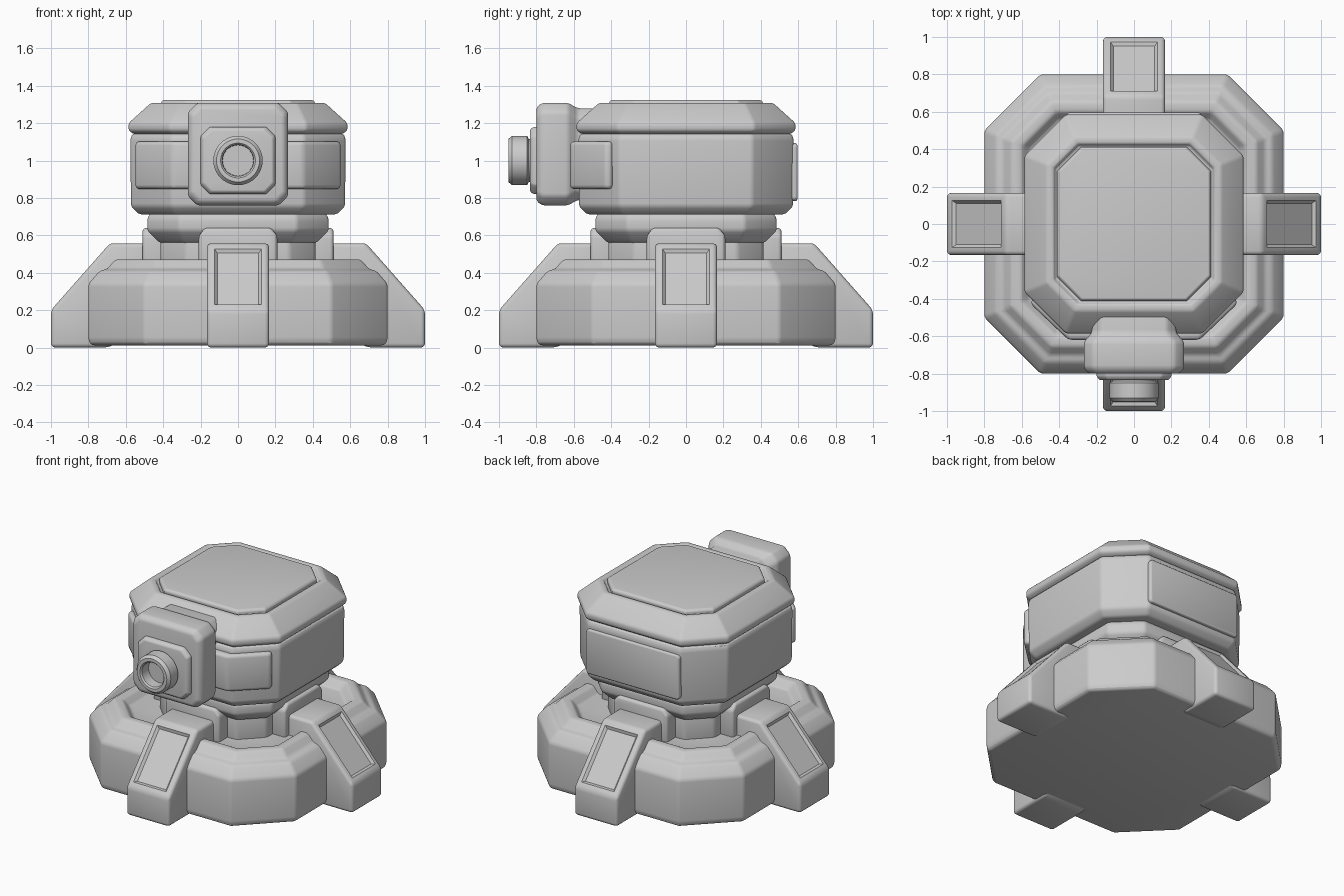
import bpy, bmesh, math
from mathutils import Matrix, Vector

if "Cube" in bpy.data.objects:
    bpy.data.objects.remove(bpy.data.objects["Cube"])


def octagon(z, hx, hy=None, c=0.2):
    """Chamfered rectangle loop at height z."""
    hy = hx if hy is None else hy
    return [(hx, -hy + c, z), (hx, hy - c, z), (hx - c, hy, z), (-hx + c, hy, z),
            (-hx, hy - c, z), (-hx, -hy + c, z), (-hx + c, -hy, z), (hx - c, -hy, z)]


def circle(z, r, n=40):
    return [(r * math.cos(math.tau * i / n), r * math.sin(math.tau * i / n), z) for i in range(n)]


def stack(profile, half, chamfer):
    """Octagon loops from (half size, z) pairs, offset evenly from a reference octagon."""
    return [octagon(z, h, c=chamfer - (half - h) * (2 - math.sqrt(2))) for h, z in profile]


def loft(name, loops, bevel=0.012, matrix=Matrix(), segments=3, recess=False):
    """Skin loops, cap both ends, round the edges."""
    bm = bmesh.new()
    rings = [[bm.verts.new(p) for p in loop] for loop in loops]
    n = len(rings[0])
    for a, b in zip(rings, rings[1:]):
        for i in range(n):
            j = (i + 1) % n
            bm.faces.new((a[i], a[j], b[j], b[i]))
    bm.faces.new(rings[0][::-1])
    bm.faces.new(rings[-1])
    bmesh.ops.recalc_face_normals(bm, faces=bm.faces)
    if bevel:
        edges = [e for e in bm.edges if e.calc_face_angle(0) > math.radians(20)]
        bmesh.ops.bevel(bm, geom=edges, offset=bevel, segments=segments, profile=0.5,
                        affect='EDGES', clamp_overlap=True)
    if recess:
        # shallow panel pressed into the sloping face
        bm.normal_update()
        slope = max((f for f in bm.faces if f.normal.x > 0.3 and f.normal.z > 0.3),
                    key=lambda f: f.calc_area())
        for t, d in ((0.025, 0), (0.022, -0.016)):
            bmesh.ops.inset_region(bm, faces=[slope], thickness=t, depth=d)
    bm.transform(matrix)
    mesh = bpy.data.meshes.new(name)
    bm.to_mesh(mesh)
    bm.free()
    obj = bpy.data.objects.new(name, mesh)
    bpy.context.scene.collection.objects.link(obj)
    return obj


# base with raised rim and sunken deck
loft("base", stack([(0.785, 0.012), (0.80, 0.04), (0.80, 0.34), (0.74, 0.41), (0.70, 0.42),
                    (0.655, 0.472), (0.60, 0.472), (0.56, 0.42), (0.40, 0.42)], 0.8, 0.3), 0.016)

# neck column and collar
loft("neck_column", stack([(0.415, 0.38), (0.415, 0.60)], 0.415, 0.14), 0.02)
loft("neck_collar", stack([(0.42, 0.56), (0.485, 0.625), (0.485, 0.69), (0.46, 0.73)], 0.485, 0.17), 0.015)

# head body, cap and top panel
loft("head_body", stack([(0.53, 0.712), (0.572, 0.755), (0.576, 1.12), (0.56, 1.146)], 0.576, 0.22), 0.02)
loft("head_cap", stack([(0.555, 1.14), (0.585, 1.16), (0.585, 1.20), (0.465, 1.308), (0.428, 1.308),
                        (0.42, 1.285)], 0.585, 0.22), 0.014)
loft("top_panel", stack([(0.412, 1.27), (0.412, 1.31), (0.40, 1.323)], 0.412, 0.13), 0.005)


# parts facing forward: local z runs toward -y, local y is up
def facing(z):
    return Matrix.Translation((0, 0, z)) @ Matrix.Rotation(math.radians(90), 4, 'X')


# weapon housing, plate and barrel
loft("gun_housing", [octagon(0.47, 0.225, 0.245, 0.05), octagon(0.58, 0.225, 0.245, 0.05),
                     octagon(0.63, 0.268, 0.274, 0.05), octagon(0.77, 0.268, 0.274, 0.05),
                     octagon(0.80, 0.245, 0.25, 0.045)], 0.015, facing(1.034))
loft("gun_plate", [octagon(0.76, 0.2, 0.18, 0.05), octagon(0.815, 0.2, 0.18, 0.05),
                   octagon(0.835, 0.185, 0.165, 0.045)], 0.008, facing(1.0))
loft("barrel", [circle(0.81, 0.115), circle(0.84, 0.115), circle(0.85, 0.132), circle(0.93, 0.132),
                circle(0.95, 0.115), circle(0.95, 0.093), circle(0.94, 0.084), circle(0.87, 0.082)],
     0, facing(1.0))

# cheek guards wrapping the front corners
for side, s in (("right", 1), ("left", -1)):
    plan = [(0.18, -0.62), (0.35, -0.62), (0.555, -0.425), (0.535, -0.385), (0.45, -0.40), (0.18, -0.50)]
    loft(f"cheek_guard_{side}", [[(s * x, y, z) for x, y in plan] for z in (0.848, 1.102)], 0.022)

# rear access panel
loft("back_panel", [octagon(-0.55, 0.36, 0.155, 0.015), octagon(-0.595, 0.36, 0.155, 0.015)],
     0.01, facing(0.938))

# four legs with clamps against the neck
leg_side = [(0.44, 0.1), (0.70, 0.0), (1.0, 0.0), (1.0, 0.2), (0.685, 0.557), (0.44, 0.557)]
clamp_front = [(-0.21, 0.40), (0.21, 0.40), (0.21, 0.60), (0.175, 0.64), (-0.175, 0.64), (-0.21, 0.60)]
for k, where in enumerate(("right", "back", "left", "front")):
    turn = Matrix.Rotation(math.radians(90 * k), 4, 'Z')
    loft(f"leg_{where}", [[(x, y, z) for x, z in leg_side] for y in (-0.166, 0.166)],
         0.022, turn, recess=True)
    loft(f"leg_clamp_{where}", [[(x, y, z) for y, z in clamp_front] for x in (0.36, 0.51)], 0.018, turn)

# smooth shading with crisp edges
for obj in bpy.context.scene.objects:
    obj.select_set(True)
    bpy.context.view_layer.objects.active = obj
bpy.ops.object.shade_smooth_by_angle(angle=math.radians(35))
